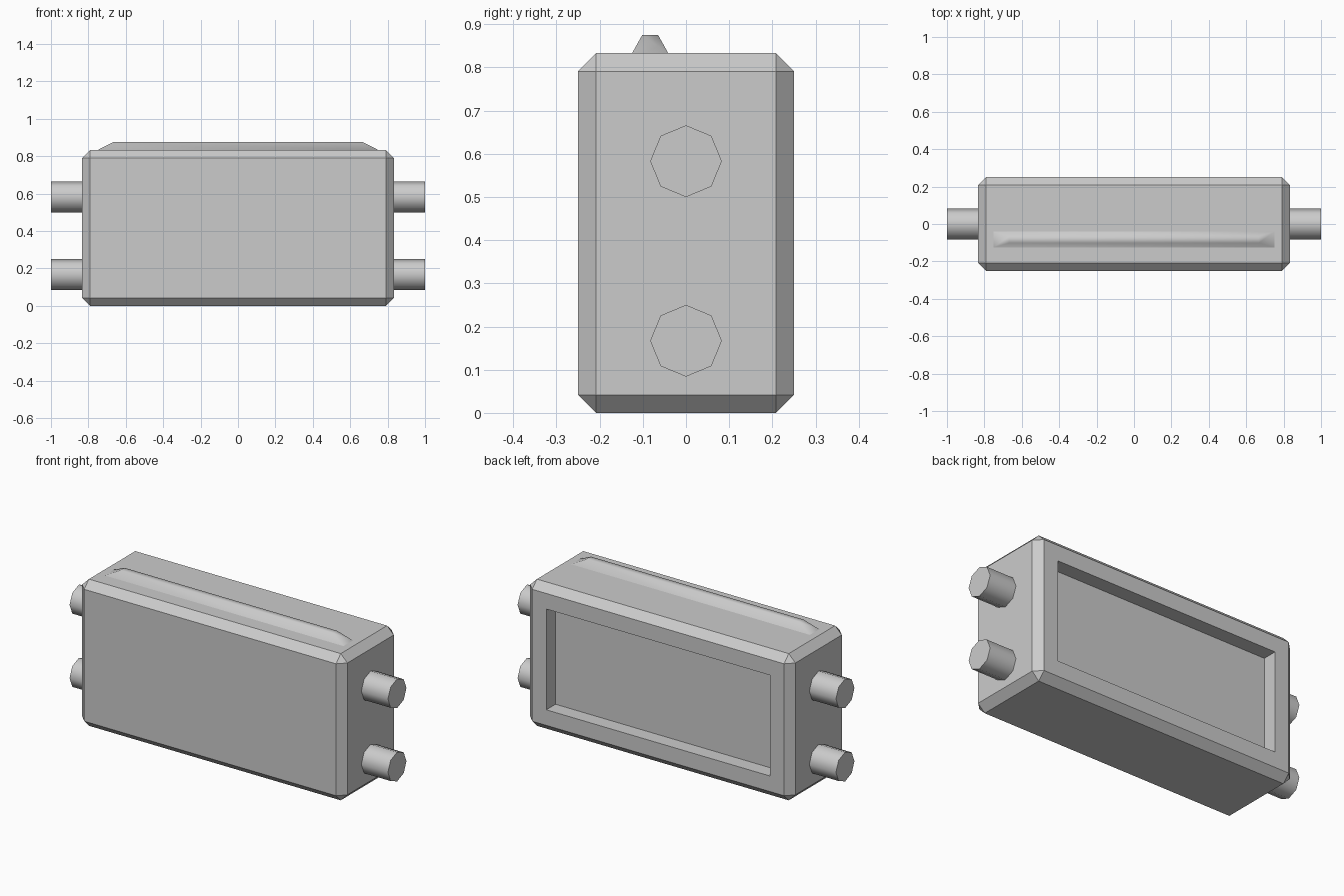
import bpy
import bmesh
import math
from mathutils import Matrix, Vector

if "Cube" in bpy.data.objects:
    bpy.data.objects.remove(bpy.data.objects["Cube"])

grey = bpy.data.materials.new("light_grey")
grey.use_nodes = True
colour = (0.6, 0.6, 0.6, 1)
grey.diffuse_color = colour
grey.node_tree.nodes["Principled BSDF"].inputs["Base Color"].default_value = colour


def finish(name, bm, location, smooth_angle=None):
    """Turn a bmesh into a named object."""
    bmesh.ops.recalc_face_normals(bm, faces=bm.faces)
    mesh = bpy.data.meshes.new(name)
    bm.to_mesh(mesh)
    bm.free()
    mesh.materials.append(grey)
    obj = bpy.data.objects.new(name, mesh)
    obj.location = location
    bpy.context.collection.objects.link(obj)
    if smooth_angle:
        bpy.ops.object.select_all(action='DESELECT')
        obj.select_set(True)
        bpy.context.view_layer.objects.active = obj
        bpy.ops.object.shade_smooth_by_angle(angle=math.radians(smooth_angle))
    return obj


def box(size):
    bm = bmesh.new()
    bmesh.ops.create_cube(bm, size=1)
    bmesh.ops.scale(bm, vec=size, verts=bm.verts)
    return bm


# Chamfered body with a recessed rear panel
half_x, half_y, height, chamfer, recess = 0.833, 0.25, 0.833, 0.042, 0.083
bm = box((2 * half_x, 2 * half_y, height))
bmesh.ops.bevel(bm, geom=bm.edges[:], offset=chamfer, segments=1,
                affect='EDGES', profile=0.5)
bm.normal_update()
back = max(bm.faces, key=lambda f: f.normal.y * f.calc_area())
bmesh.ops.inset_region(bm, faces=[back], thickness=0.125)
ring = bmesh.ops.inset_region(bm, faces=[back], thickness=0.0)
bmesh.ops.translate(bm, verts=back.verts[:], vec=(0, -recess, 0))
finish("body", bm, (0, 0, height / 2))

# Raised ridge on the top, tapering on all sides
bm = box((1.5, 0.084, 0.042))
for v in bm.verts:
    if v.co.z > 0:
        v.co.x *= 0.89
        v.co.y *= 0.44
finish("top_ridge", bm, (0, -0.083, height + 0.021), 65)

# Two eight-sided pegs on each side
for side, sign in (("left", 1), ("right", -1)):
    for level, z in (("lower", 0.167), ("upper", 0.583)):
        bm = bmesh.new()
        bmesh.ops.create_cone(bm, cap_ends=True, segments=8, radius1=0.083,
                              radius2=0.083, depth=0.167,
                              matrix=Matrix.Rotation(math.pi / 2, 4, 'Y'))
        finish(f"{side}_{level}_peg", bm, (sign * 0.9165, 0, z), 50)
